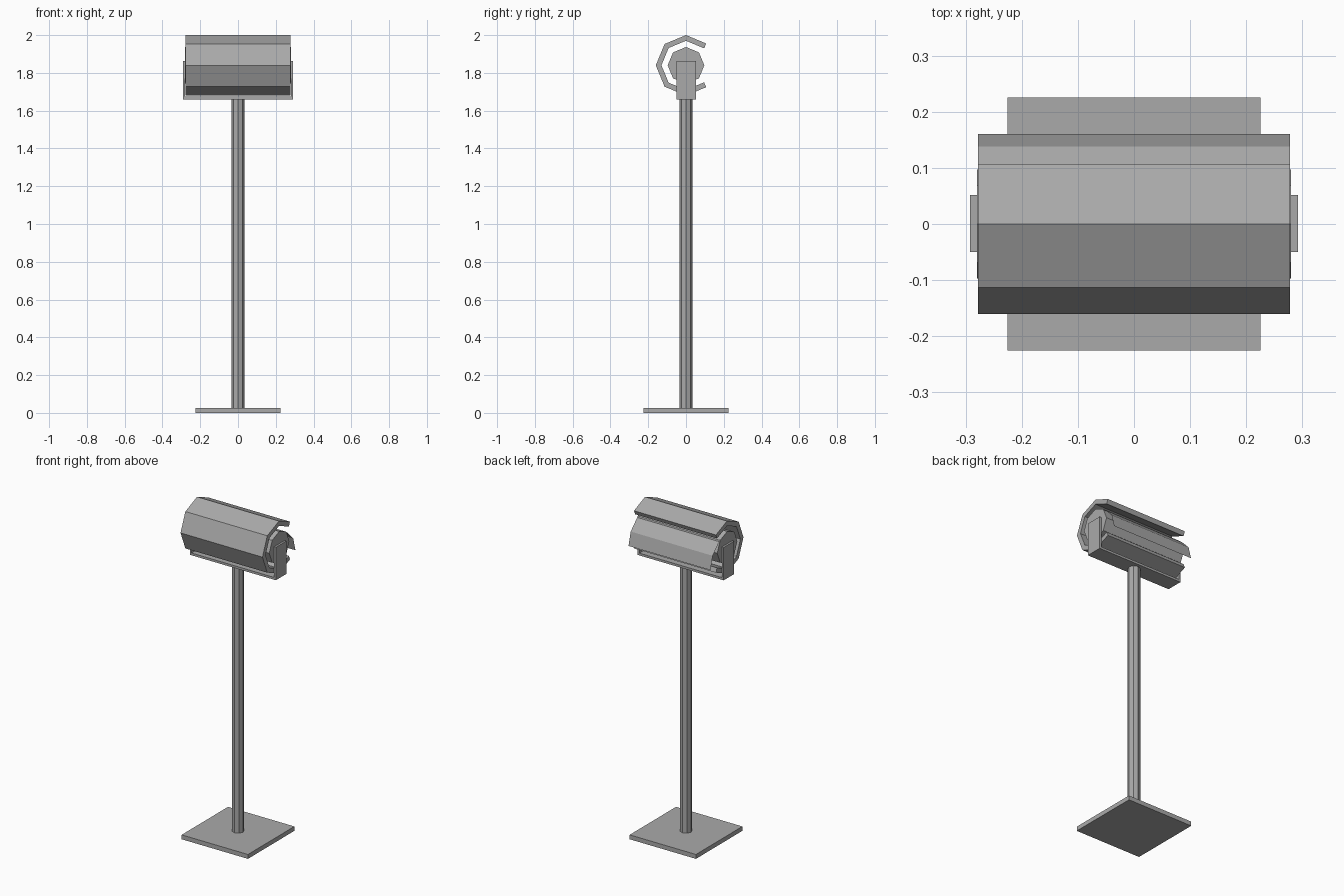
import bpy, bmesh
from math import cos, sin, radians, pi

if "Cube" in bpy.data.objects:
    bpy.data.objects.remove(bpy.data.objects["Cube"])

grey = bpy.data.materials.new("plain_grey")
grey.diffuse_color = (0.4, 0.4, 0.4, 1)
grey.use_nodes = True
grey.node_tree.nodes["Principled BSDF"].inputs["Base Color"].default_value = grey.diffuse_color

HEAD_Z = 1.84


def add(name, bm):
    bmesh.ops.recalc_face_normals(bm, faces=bm.faces)
    me = bpy.data.meshes.new(name)
    bm.to_mesh(me)
    bm.free()
    me.materials.append(grey)
    ob = bpy.data.objects.new(name, me)
    bpy.context.collection.objects.link(ob)
    return ob


def prism(name, profile, axis, lo, hi):
    """Extrude a closed 2D profile: (y, z) along x, or (x, y) along z."""
    bm = bmesh.new()
    if axis == 'x':
        pts, d = [(lo, a, b) for a, b in profile], (hi - lo, 0, 0)
    else:
        pts, d = [(a, b, lo) for a, b in profile], (0, 0, hi - lo)
    face = bm.faces.new([bm.verts.new(p) for p in pts])
    top = bmesh.ops.extrude_face_region(bm, geom=[face], use_keep_orig=True)
    bmesh.ops.translate(bm, vec=d, verts=[v for v in top["geom"] if isinstance(v, bmesh.types.BMVert)])
    return add(name, bm)


def arc(r, degrees, cz=0.0):
    return [(r * cos(radians(a)), cz + r * sin(radians(a))) for a in degrees]


def rect(x0, x1, y0, y1):
    return [(x0, y0), (x1, y0), (x1, y1), (x0, y1)]


# Foot plate and octagonal pole
prism("base_plate", rect(-0.225, 0.225, -0.225, 0.225), 'z', 0, 0.027)
prism("pole", arc(0.035, range(0, 360, 45)), 'z', 0.027, 1.662)

# U-shaped bracket: crossbar and two side plates
prism("bracket_bar", rect(-0.05, 0.052, 1.66, 1.674), 'x', -0.292, 0.292)
for side, x in (("left", -0.292), ("right", 0.28)):
    prism("bracket_" + side, rect(-0.05, 0.052, 1.66, 1.862), 'x', x, x + 0.012)

# Octagonal drum held by the bracket
prism("drum", arc(0.097, range(0, 360, 45), HEAD_Z), 'x', -0.28, 0.28)

# Thick outer shell, open at the back, ends cut square to the wall
outer = arc(0.16, range(90, 271, 45), HEAD_Z)
inner = arc(0.13, range(90, 271, 45), HEAD_Z)
lip_out, lip_in = (0.107, 0.1157), (0.096, 0.090)
outer = [(lip_out[0], HEAD_Z + lip_out[1])] + outer + [(lip_out[0], HEAD_Z - lip_out[1])]
inner = [(lip_in[0], HEAD_Z + lip_in[1])] + inner + [(lip_in[0], HEAD_Z - lip_in[1])]
prism("outer_shell", outer + inner[::-1], 'x', -0.278, 0.278)

# Thin curved visor sheet over the drum's back
bm = bmesh.new()
rows = [[bm.verts.new((x, y, z)) for x in (-0.278, 0.278)]
        for y, z in arc(0.16, (0, 30, 60, 90), 1.76)]
for a, b in zip(rows, rows[1:]):
    bm.faces.new((a[0], a[1], b[1], b[0]))
add("visor_sheet", bm)
